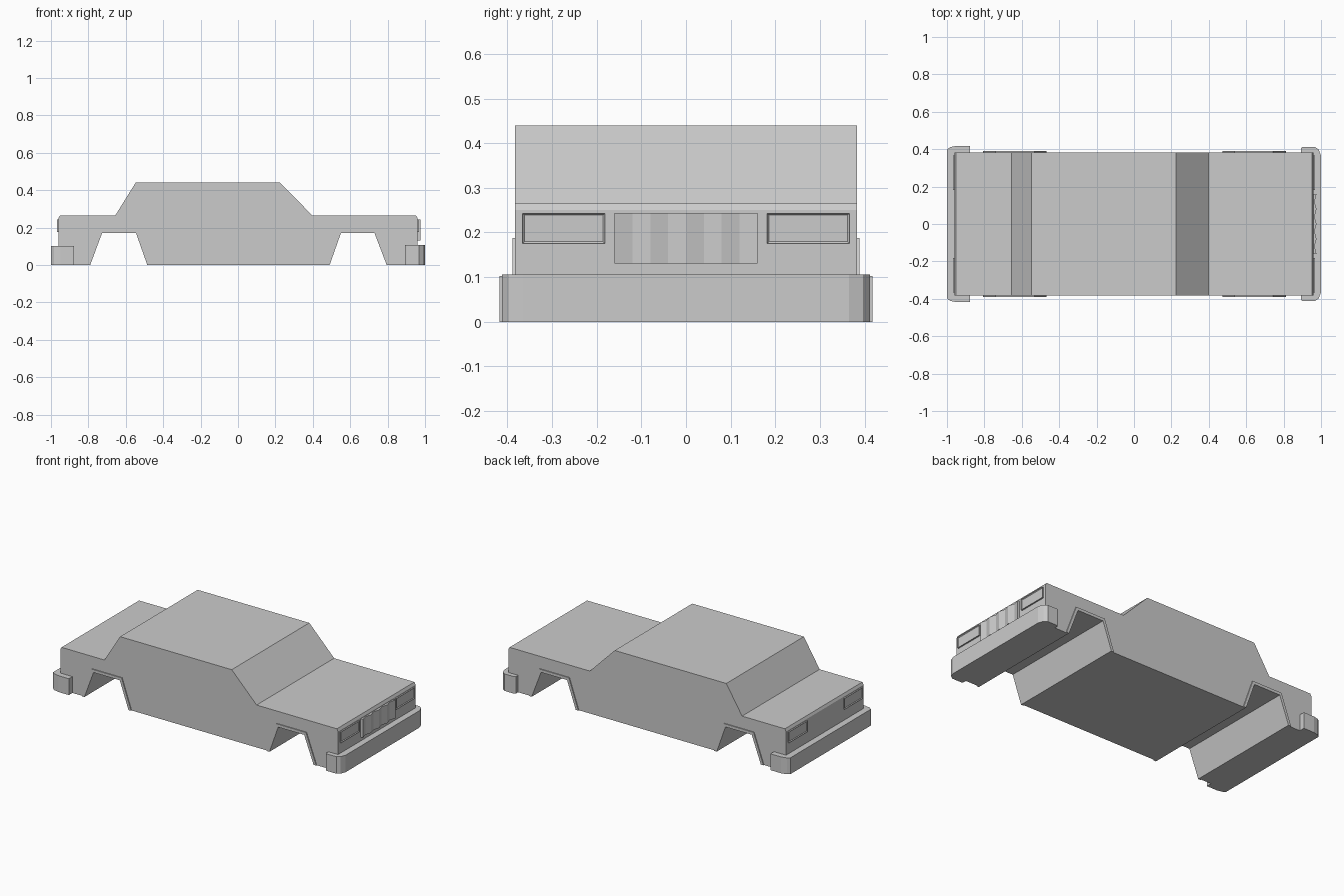
import bpy, bmesh
from mathutils import Vector

cube = bpy.data.objects.get("Cube")
if cube:
    bpy.data.objects.remove(cube, do_unlink=True)

paint = bpy.data.materials.new("body_grey")
paint.use_nodes = True
grey = (0.6, 0.6, 0.6, 1)
paint.diffuse_color = grey
paint.node_tree.nodes["Principled BSDF"].inputs["Base Color"].default_value = grey


def finish(name, bm):
    bmesh.ops.recalc_face_normals(bm, faces=bm.faces)
    mesh = bpy.data.meshes.new(name)
    bm.to_mesh(mesh)
    bm.free()
    mesh.materials.append(paint)
    obj = bpy.data.objects.new(name, mesh)
    bpy.context.collection.objects.link(obj)
    return obj


def prism(name, points, axis, low, high):
    """Extrude a flat outline along y (x, z points) or z (x, y points)."""
    bm = bmesh.new()
    if axis == "y":
        verts = [bm.verts.new((a, low, b)) for a, b in points]
        step = Vector((0, high - low, 0))
    else:
        verts = [bm.verts.new((a, b, low)) for a, b in points]
        step = Vector((0, 0, high - low))
    face = bm.faces.new(verts)
    out = bmesh.ops.extrude_face_region(bm, geom=[face], use_keep_orig=True)
    moved = [g for g in out["geom"] if isinstance(g, bmesh.types.BMVert)]
    bmesh.ops.translate(bm, verts=moved, vec=step)
    return finish(name, bm)


def lamp(name, x, out, y):
    """Shallow rectangular lamp with a recessed lens inside a thin rim."""
    bm = bmesh.new()
    bmesh.ops.create_cube(bm, size=1)
    for v in bm.verts:
        v.co = Vector((x + v.co.x * 0.014, y + v.co.y * 0.184, 0.209 + v.co.z * 0.068))
    bm.normal_update()
    lens = [f for f in bm.faces if f.normal.x * out > 0.9]
    bmesh.ops.inset_region(bm, faces=lens, thickness=0.006)
    bmesh.ops.translate(bm, verts=lens[0].verts, vec=(-0.005 * out, 0, 0))
    finish(name, bm)


# Body shell with trapezoid wheel arches running right through
rear_arch = [(-0.79, 0), (-0.727, 0.17), (-0.545, 0.17), (-0.485, 0)]
front_arch = [(0.49, 0), (0.55, 0.17), (0.73, 0.17), (0.795, 0)]
upper = [(0.96, 0), (0.96, 0.25), (0.952, 0.265), (0.397, 0.265), (0.225, 0.44),
         (-0.547, 0.44), (-0.656, 0.265), (-0.952, 0.265), (-0.96, 0.25), (-0.96, 0)]
prism("body", rear_arch + front_arch + upper, "y", -0.383, 0.383)

# Thin raised lips around the arches
for place, arch in (("rear", rear_arch), ("front", front_arch)):
    (a, _), (b, top), (c, _), (d, _) = arch
    w = 0.018
    lip = arch + [(d + w, 0), (c + w * 0.7, top + w), (b - w * 0.7, top + w), (a - w, 0)]
    for side, y in (("right", -0.389), ("left", 0.382)):
        prism(f"{place}_{side}_arch_lip", lip, "y", y, y + 0.007)

# Wraparound bumpers with faceted corners
front_half = [(0.955, 0.382), (0.893, 0.382), (0.893, 0.406), (0.902, 0.412),
              (0.968, 0.412), (0.988, 0.397), (1.0, 0.365)]
rear_half = [(-0.955, 0.382), (-0.877, 0.382), (-0.877, 0.418), (-0.95, 0.418),
             (-0.985, 0.41), (-1.0, 0.397)]
for name, half, height in (("front_bumper", front_half, 0.106), ("rear_bumper", rear_half, 0.102)):
    mirrored = [(x, -y) for x, y in reversed(half)]
    prism(name, half + mirrored, "z", 0, height)

# Pleated grille
pleats = [(0.976 if i % 2 == 0 else 0.965, i * 0.04) for i in range(-4, 5)]
prism("grille", [(0.955, -0.16)] + pleats + [(0.955, 0.16)], "z", 0.13, 0.244)

# Lamps at all four corners
for side, y in (("left", 0.274), ("right", -0.274)):
    lamp(f"{side}_headlight", 0.962, 1, y)
    lamp(f"{side}_taillight", -0.962, -1, y)
